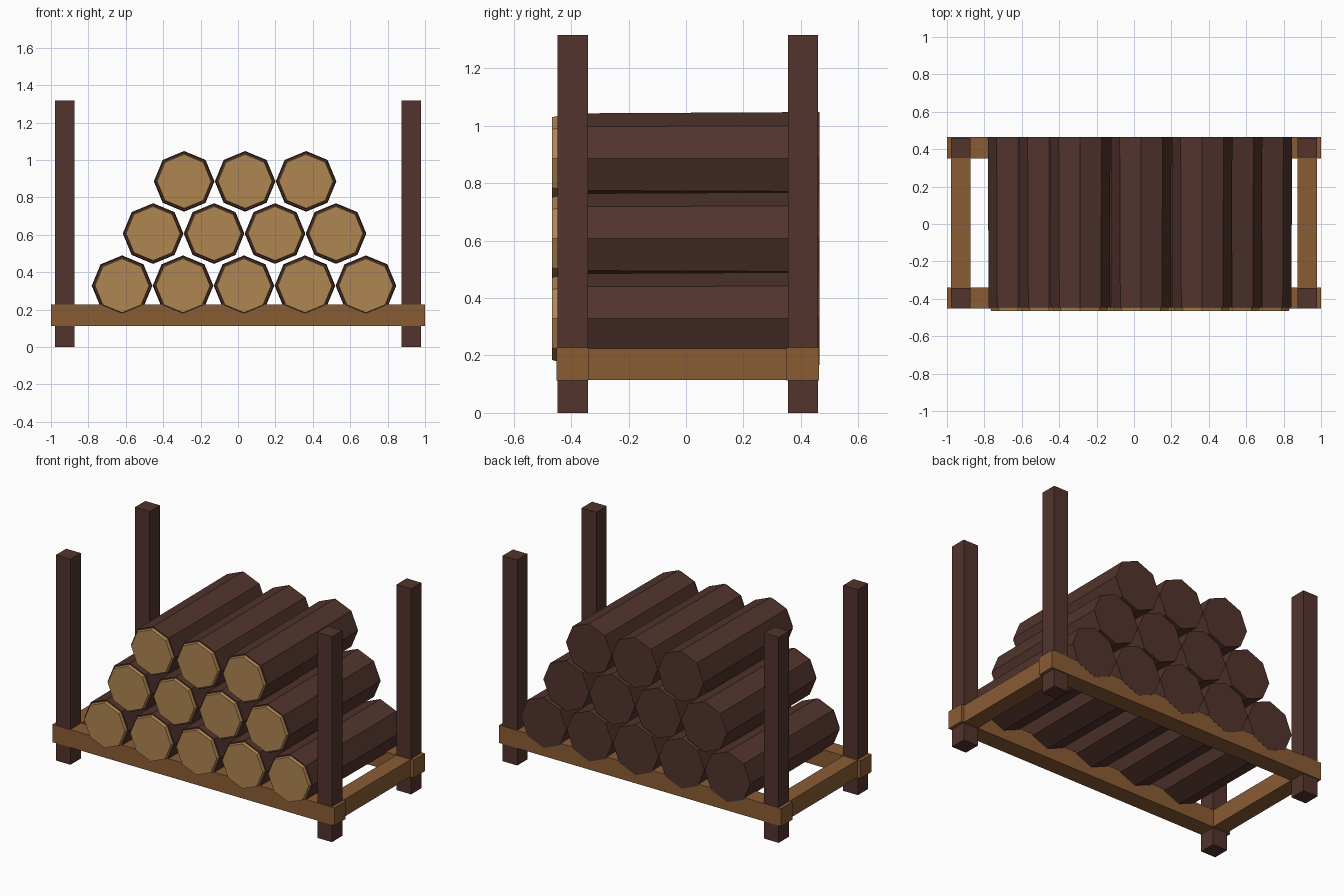
import bpy, bmesh, math
from mathutils import Matrix

if "Cube" in bpy.data.objects:
    bpy.data.objects.remove(bpy.data.objects["Cube"])


def material(name, rgb):
    lin = [((c / 255 + 0.055) / 1.055) ** 2.4 for c in rgb]
    m = bpy.data.materials.new(name)
    m.diffuse_color = (*lin, 1)
    m.use_nodes = True
    m.node_tree.nodes["Principled BSDF"].inputs["Base Color"].default_value = m.diffuse_color
    return m


BARK = material("dark bark", (82, 52, 45))
RAIL = material("rail wood", (138, 92, 52))
CUT = material("cut wood", (176, 134, 82))


def finish(bm, name, mat):
    me = bpy.data.meshes.new(name)
    bm.to_mesh(me)
    bm.free()
    me.materials.append(mat)
    ob = bpy.data.objects.new(name, me)
    bpy.context.collection.objects.link(ob)
    return ob


def box(name, mat, x, y, z):
    bm = bmesh.new()
    size = [b - a for a, b in (x, y, z)]
    mid = [(a + b) / 2 for a, b in (x, y, z)]
    bmesh.ops.create_cube(bm, size=1, matrix=Matrix.Translation(mid) @ Matrix.Diagonal((*size, 1)))
    return finish(bm, name, mat)


def octagon_bar(name, mat, x, z, y0, y1, r0, r1):
    """Eight-sided bar along y, radius r0 at the front end and r1 at the back."""
    bm = bmesh.new()
    # rotating about x by +90 degrees sends local +z to -y, so r2 is the front
    place = Matrix.Translation((x, (y0 + y1) / 2, z)) @ Matrix.Rotation(math.pi / 2, 4, 'X')
    bmesh.ops.create_cone(bm, cap_ends=True, segments=8, radius1=r1, radius2=r0,
                          depth=y1 - y0, matrix=place)
    return finish(bm, name, mat)


# corner posts and side rails
for side, sx in (("left", -1), ("right", 1)):
    xs = sorted((sx * 0.875, sx * 0.979))
    box(f"{side}_front_post", BARK, xs, (-0.447, -0.342), (0, 1.317))
    box(f"{side}_back_post", BARK, xs, (0.355, 0.459), (0, 1.317))
    box(f"{side}_side_rail", RAIL, xs, (-0.342, 0.355), (0.115, 0.225))

# long front and back rails
box("front_rail", RAIL, (-1, 1), (-0.451, -0.339), (0.113, 0.227))
box("back_rail", RAIL, (-1, 1), (0.35, 0.464), (0.113, 0.227))

# stacked logs: rows of 5, 4 and 3, each with a pale cut end at the front
for row, count in enumerate((5, 4, 3)):
    for i in range(count):
        x = -0.62 + 0.166 * row + 0.326 * i
        z = 0.328 + 0.279 * row
        octagon_bar(f"log_{row}_{i}", BARK, x, z, -0.447, 0.465, 0.157, 0.162)
        octagon_bar(f"log_cut_end_{row}_{i}", CUT, x, z, -0.466, -0.445, 0.144, 0.149)
